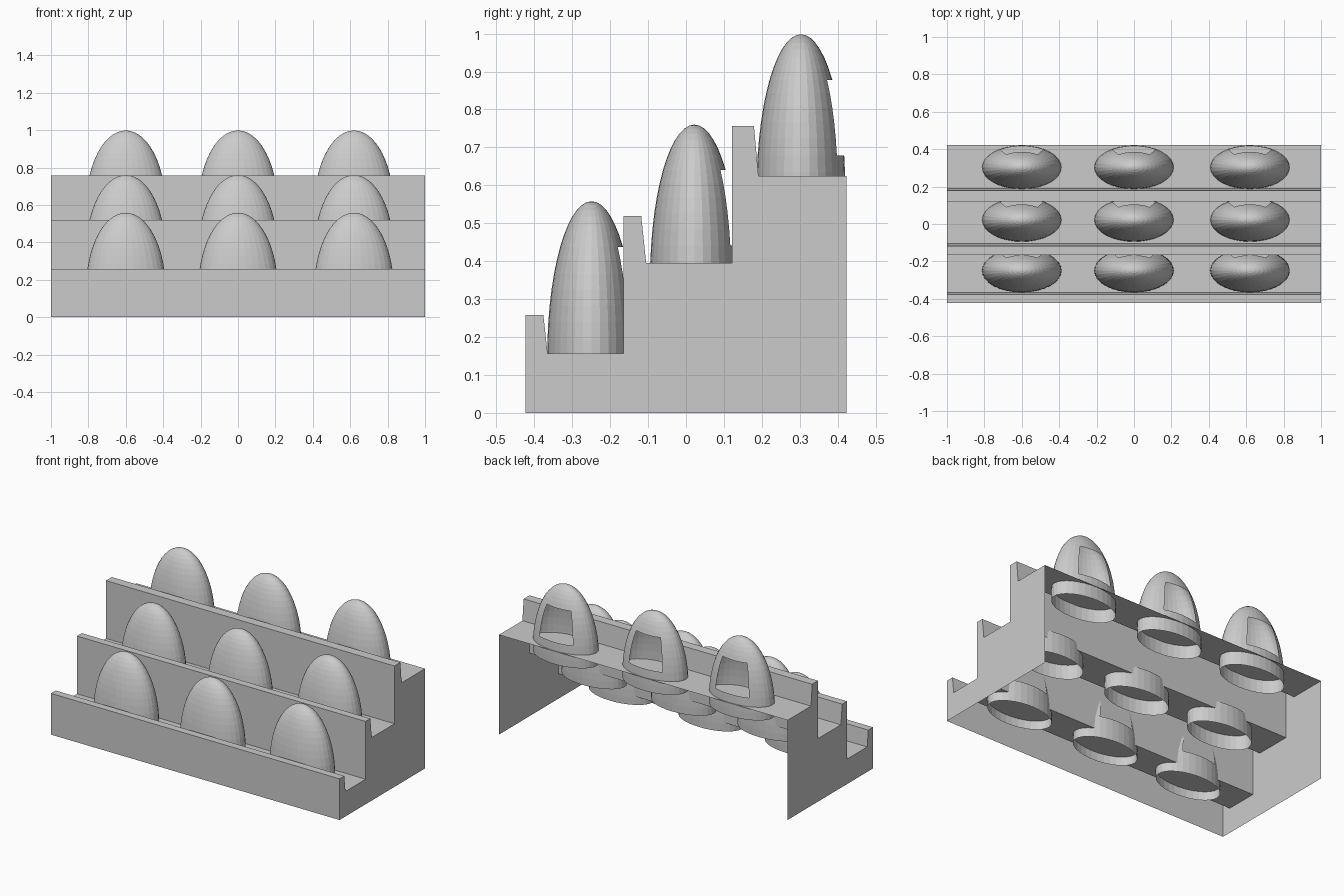
import bpy, bmesh, math

if "Cube" in bpy.data.objects:
    bpy.data.objects.remove(bpy.data.objects["Cube"])


def make_object(name, bm):
    mesh = bpy.data.meshes.new(name)
    bm.to_mesh(mesh)
    bm.free()
    obj = bpy.data.objects.new(name, mesh)
    bpy.context.collection.objects.link(obj)
    return obj


# Stepped tray: folded sheet, with open back and underside
profile = [(-0.423, 0.0), (-0.423, 0.258), (-0.376, 0.258), (-0.365, 0.157),
           (-0.165, 0.157), (-0.165, 0.519), (-0.118, 0.519), (-0.105, 0.395),
           (0.121, 0.395), (0.121, 0.757), (0.179, 0.757), (0.191, 0.625),
           (0.423, 0.625)]
bm = bmesh.new()
left = [bm.verts.new((-1, y, z)) for y, z in profile]
right = [bm.verts.new((1, y, z)) for y, z in profile]
for i in range(len(profile) - 1):
    bm.faces.new((left[i], right[i], right[i + 1], left[i + 1]))

# End panels close the two sides down to the ground
for side, x in ((left, -1), (right, 1)):
    corner = bm.verts.new((x, 0.423, 0))
    ring = side + [corner]
    bm.faces.new(ring if x < 0 else ring[::-1])
make_object("stepped_tray", bm)

# Dome shell: elliptical, open underneath, with a gap in its back
RX, RY, H = 0.213, 0.117, 0.41
SEG, RINGS = 32, 14


def dome(name, cx, cy, top):
    bm = bmesh.new()
    levels = []
    # the first ring hangs slightly below the widest section
    for k in range(-1, RINGS):
        a = k * math.pi / 2 / RINGS
        r = math.cos(a)
        z = top - H + H * math.sin(a)
        levels.append([bm.verts.new((cx + RX * r * math.cos(t), cy + RY * r * math.sin(t), z))
                       for t in (2 * math.pi * j / SEG for j in range(SEG))])
    for lo, hi in zip(levels, levels[1:]):
        for j in range(SEG):
            n = (j + 1) % SEG
            bm.faces.new((lo[j], lo[n], hi[n], hi[j]))
    tip = bm.verts.new((cx, cy, top))
    for j in range(SEG):
        bm.faces.new((levels[-1][j], levels[-1][(j + 1) % SEG], tip))

    # gap in the back
    gap = []
    for f in bm.faces:
        c = f.calc_center_median()
        angle = math.atan2((c.y - cy) / RY, (c.x - cx) / RX)
        if abs(angle - math.pi / 2) < math.radians(34) and -0.32 < c.z - top < -0.125:
            gap.append(f)
    bmesh.ops.delete(bm, geom=gap, context='FACES')
    make_object(name, bm)


# Three domes on each step
for row, (y, top) in enumerate(((-0.249, 0.558), (0.022, 0.76), (0.303, 0.998))):
    for col, x in enumerate((-0.6, 0.0, 0.62)):
        dome(f"dome_row{row + 1}_{col + 1}", x, y, top)
